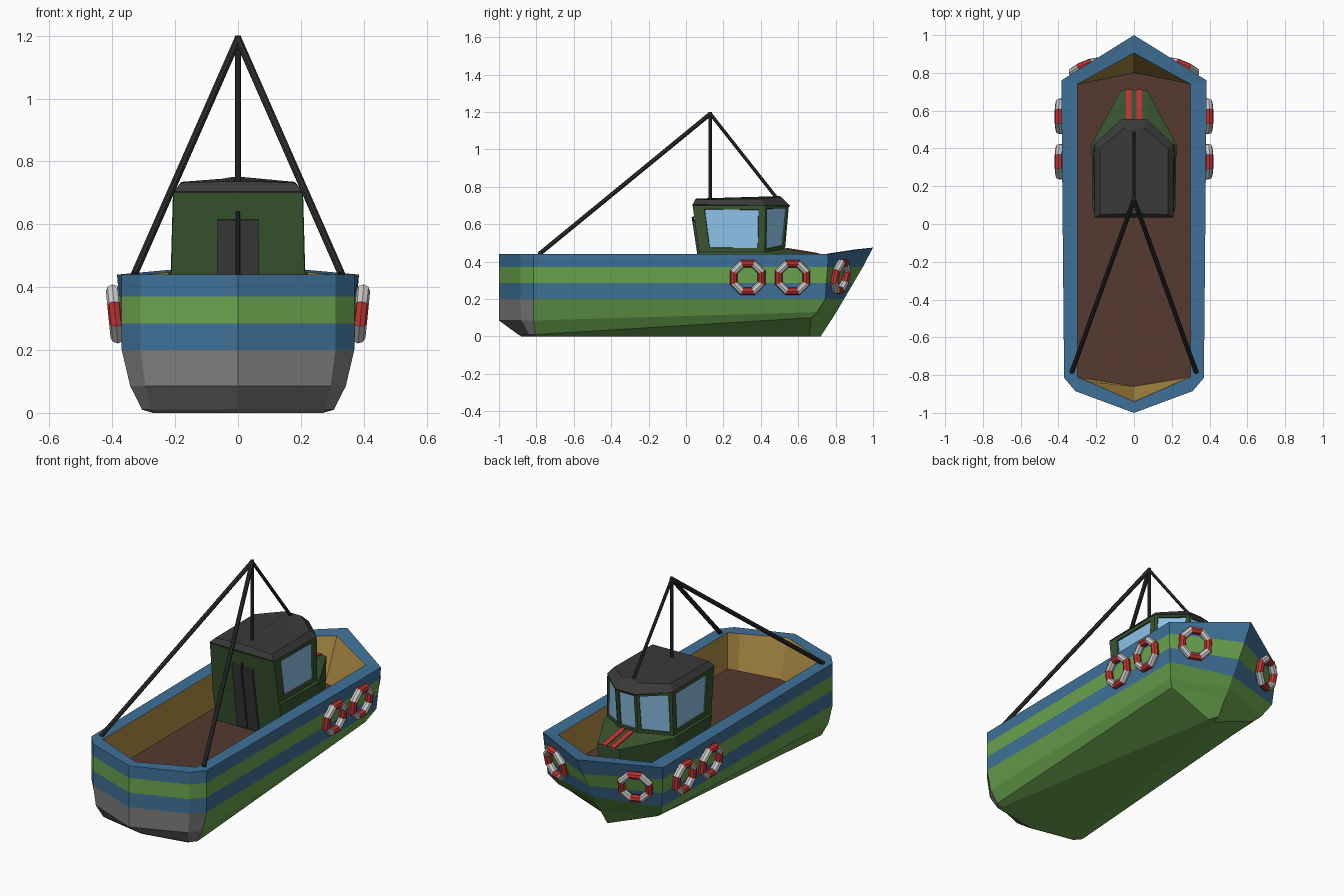
import bpy, bmesh, math
from mathutils import Vector, Matrix

if "Cube" in bpy.data.objects:
    bpy.data.objects.remove(bpy.data.objects["Cube"])

COLORS = {"blue": "3f7198", "green": "6aa44e", "grey": "808080", "tan": "b08e46",
          "brown": "553a2e", "dark_green": "38552f", "charcoal": "3a3a3a",
          "black": "2e2e2e", "glass": "8cc0e6", "red": "c23434", "white": "d4d4d0"}


def mat(name):
    if name not in bpy.data.materials:
        rgb = [int(COLORS[name][i:i + 2], 16) / 255 for i in (0, 2, 4)]
        m = bpy.data.materials.new(name)
        m.diffuse_color = [((c + .055) / 1.055) ** 2.4 for c in rgb] + [1]
        m.use_nodes = True
        m.node_tree.nodes["Principled BSDF"].inputs["Base Color"].default_value = m.diffuse_color
    return bpy.data.materials[name]


def finish(name, bm, mats):
    bmesh.ops.recalc_face_normals(bm, faces=bm.faces)
    me = bpy.data.meshes.new(name)
    bm.to_mesh(me)
    bm.free()
    for m in mats:
        me.materials.append(mat(m))
    ob = bpy.data.objects.new(name, me)
    bpy.context.collection.objects.link(ob)
    return ob


def loft(halves, pick):
    """Skin mirrored half-rings; pick(band, column) gives a material slot."""
    bm = bmesh.new()
    rings = []
    for half in halves:
        pts = half + [(-x, y, z) for x, y, z in reversed(half) if x > 0]
        rings.append([bm.verts.new(p) for p in pts])
    n = len(rings[0])
    bands = []
    for b, (lo, hi) in enumerate(zip(rings, rings[1:])):
        row = []
        for c in range(n):
            d = (c + 1) % n
            f = bm.faces.new((lo[c], lo[d], hi[d], hi[c]))
            f.material_index = pick(b, c)
            row.append(f)
        bands.append(row)
    for ring, key in ((rings[0], -1), (rings[-1], len(bands))):
        bm.faces.new(ring).material_index = pick(key, 0)
    return bm, bands


def slab(name, quad, thick, m):
    bm = bmesh.new()
    q = [Vector(p) for p in quad]
    nrm = (q[1] - q[0]).cross(q[3] - q[0]).normalized() * thick / 2
    a = [bm.verts.new(p - nrm) for p in q]
    b = [bm.verts.new(p + nrm) for p in q]
    bm.faces.new(a)
    bm.faces.new(b)
    for i in range(4):
        j = (i + 1) % 4
        bm.faces.new((a[i], a[j], b[j], b[i]))
    return finish(name, bm, [m])


def rod(name, p, q, r, m="black"):
    p, q = Vector(p), Vector(q)
    bpy.ops.mesh.primitive_cylinder_add(vertices=8, radius=r, depth=(q - p).length,
                                        location=(p + q) / 2)
    ob = bpy.context.object
    ob.name = name
    ob.rotation_euler = (q - p).to_track_quat("Z", "Y").to_euler()
    ob.data.materials.append(mat(m))


# Hull: rings from keel up to the gunwale, over the rim and down to the deck
def level(z, c, tip, tip_z=None):
    return [(0, -1, z), (.31, -.885, z), (.37, -.815, z), (*c, z), (0, tip, tip_z or z)]


hull_rings = [
    [(0, -.88, 0), (.26, -.83, 0), (.27, -.80, 0), (.02, .66, 0), (0, .72, 0)],
    [(0, -.90, .012), (.275, -.84, .01), (.305, -.805, .01), (.29, .67, .10), (0, .785, .10)],
    [(0, -1, .085), (.295, -.88, .085), (.343, -.815, .085), (.325, .70, .13), (0, .81, .14)],
    level(.20, (.365, .745), .845),
    level(.285, (.373, .75), .895),
    level(.37, (.379, .757), .945),
    level(.44, (.385, .76), 1.0, .475),
    [(0, -.94, .44), (.24, -.835, .44), (.30, -.81, .44), (.30, .74, .44), (0, .905, .465)],
    [(0, -.86, .23), (.24, -.82, .23), (.30, -.81, .23), (.30, .74, .23), (0, .80, .23)],
]
hull_mats = ["green", "blue", "grey", "tan", "brown"]
band_slot = {-1: 0, 0: 0, 1: 0, 2: 0, 3: 1, 4: 0, 5: 1, 6: 1, 7: 3, 8: 4}


def hull_pick(band, col):
    if band in (0, 1, 2) and col in (0, 1, 6, 7):
        return 2
    return band_slot[band]


finish("hull", loft(hull_rings, hull_pick)[0], hull_mats)

# Wheelhouse: lower body, sloping hood and window walls in one skin
bm, bands = loft([
    [(.205, .10, .22), (.215, .42, .22), (.07, .70, .22)],
    [(.218, .072, .44), (.225, .42, .44), (.07, .71, .44)],
    [(.212, .07, .45), (.214, .42, .45), (.065, .53, .47)],
    [(.205, .035, .70), (.207, .425, .70), (.065, .55, .70)],
], lambda b, c: 0)
bmesh.ops.recalc_face_normals(bm, faces=bm.faces)
panes = bands[2][:5]                     # all but the rear wall
sides = panes[::4]
bmesh.ops.inset_individual(bm, faces=sides, thickness=.03)
for f in sides:                          # side windows are narrower
    c = f.calc_center_median()
    bmesh.ops.scale(bm, verts=f.verts, vec=(1, .84, 1), space=Matrix.Translation(-c))
    bmesh.ops.translate(bm, verts=f.verts, vec=(0, .012, 0))
bmesh.ops.inset_individual(bm, faces=panes[1:4], thickness=.022)
bmesh.ops.inset_individual(bm, faces=panes, thickness=.003, depth=-.008)
for f in panes:
    f.material_index = 1
finish("wheelhouse", bm, ["dark_green", "glass"])

# Roof
bm, _ = loft([
    [(.20, .042, .695), (.20, .425, .695), (.06, .55, .69)],
    [(.208, .035, .705), (.208, .425, .70), (.065, .556, .70)],
    [(.18, .05, .732), (.18, .40, .735), (.05, .51, .745)],
    [(.03, .055, .737), (.03, .39, .742), (.02, .50, .75)],
], lambda b, c: 0)
finish("wheelhouse_roof", bm, ["charcoal"])


# Double door on the rear wall, which leans back: y = .135 - .15 z
def wall(x, z, out=.004):
    return (x, .138 - .15 * z - out, z)


for s, side in ((-1, "left"), (1, "right")):
    slab(side + "_door", [wall(s * .006, .24), wall(s * .07, .24),
                          wall(s * .065, .615), wall(s * .006, .615)], .016, "charcoal")
    # Hood stripes
    slab(side + "_hood_stripe", [(s * .012, .535, .47), (s * .042, .535, .47),
                                 (s * .042, .712, .441), (s * .012, .712, .441)], .008, "red")
    # Rear stays
    rod(side + "_rear_stay", (0, .13, 1.19), (s * .33, -.785, .44), .012)
rod("door_bar", wall(0, .24, .006), wall(0, .64, .006), .006)

# Mast and forward stay
rod("mast", (0, .13, .72), (0, .13, 1.2), .01)
rod("front_stay", (0, .13, 1.19), (0, .485, .74), .009)


# Life rings hung along the sides and on the bow
def life_ring(name, loc, normal):
    bpy.ops.mesh.primitive_torus_add(major_segments=8, minor_segments=8,
                                     major_radius=.08, minor_radius=.022, location=loc)
    ob = bpy.context.object
    ob.name = name
    turn = Matrix.Rotation(math.pi / 8, 4, "Z")
    ob.rotation_euler = Vector(normal).to_track_quat("Z", "Y").to_euler()
    ob.data.materials.append(mat("white"))
    ob.data.materials.append(mat("red"))
    for p in ob.data.polygons:
        p.use_smooth = False
        a = math.atan2(p.center.y, p.center.x) % math.tau
        p.material_index = int(a / math.tau * 8) % 2
    ob.data.transform(turn)


for s, side in ((-1, "left"), (1, "right")):
    life_ring(side + "_life_ring_aft", (s * .391, .33, .315), (s, 0, -.1))
    life_ring(side + "_life_ring_mid", (s * .391, .57, .315), (s, 0, -.1))
    life_ring(side + "_life_ring_bow", (s * .255, .828, .32), (s * .38, .92, -.2))
